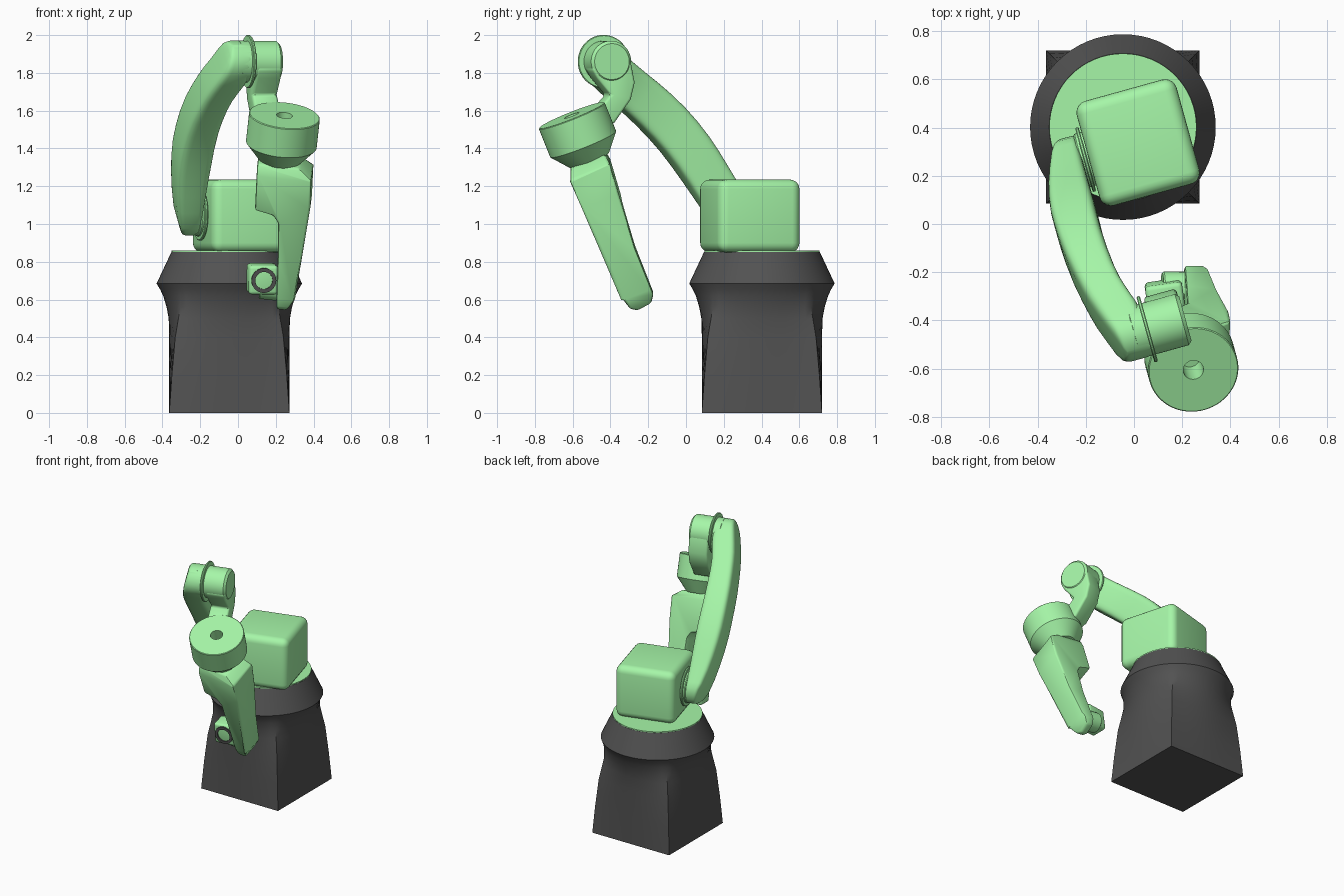
import bpy, bmesh
from math import sin, cos, pi, radians
from mathutils import Matrix, Vector

if "Cube" in bpy.data.objects:
    bpy.data.objects.remove(bpy.data.objects["Cube"])

def material(name, col):
    m = bpy.data.materials.new(name)
    m.diffuse_color = col
    m.use_nodes = True
    m.node_tree.nodes["Principled BSDF"].inputs["Base Color"].default_value = m.diffuse_color
    return m

GREEN = material("green_paint", (0.38, 0.92, 0.39, 1))
DARK = material("dark_grey", (0.085, 0.085, 0.085, 1))
T = Matrix.Translation

# Frames: turret (yawed about the base axis), drum (tilted forward), forearm (rolled on the drum axis)
TURRET = T((-0.044, 0.404, 0)) @ Matrix.Rotation(radians(15.5), 4, 'Z')
DRUM = TURRET @ T((0.01, -1.05, 1.575)) @ Matrix.Rotation(radians(22.4), 4, 'X')
FOREARM = DRUM @ Matrix.Rotation(radians(-17), 4, 'Z')
ALONG_X = Matrix.Rotation(pi / 2, 4, 'Y')
ALONG_Y = Matrix.Rotation(pi / 2, 4, 'X')

def add(name, bm, matrix, mat, bevel=0, segs=3):
    bmesh.ops.recalc_face_normals(bm, faces=bm.faces)
    me = bpy.data.meshes.new(name)
    bm.to_mesh(me)
    bm.free()
    me.transform(matrix)
    me.materials.append(mat)
    ob = bpy.data.objects.new(name, me)
    bpy.context.collection.objects.link(ob)
    if bevel:
        add_bevel(ob, bevel, segs)
    return ob

def add_bevel(ob, width, segs):
    b = ob.modifiers.new("bevel", 'BEVEL')
    b.width, b.segments = width, segs
    b.limit_method, b.angle_limit = 'ANGLE', radians(30)

def loft(name, rings, matrix, mat, **kw):
    bm = bmesh.new()
    vs = [[bm.verts.new(p) for p in r] for r in rings]
    n = len(vs[0])
    for a, b in zip(vs, vs[1:]):
        for i in range(n):
            j = (i + 1) % n
            bm.faces.new((a[i], a[j], b[j], b[i]))
    bm.faces.new(vs[0])
    bm.faces.new(vs[-1])
    return add(name, bm, matrix, mat, **kw)

def lathe(name, profile, matrix, mat, n=48):
    rings = [[(r * cos(2 * pi * i / n), r * sin(2 * pi * i / n), z) for i in range(n)]
             for r, z in profile]
    return loft(name, rings, matrix, mat)

def x_disc(name, x0, x1, r, y, z, frame, c=0.006, mat=GREEN):
    prof = [(r - c, x0), (r, x0 + c), (r, x1 - c), (r - c, x1)]
    return lathe(name, prof, frame @ T((0, y, z)) @ ALONG_X, mat)

def prism(name, pts, lo, hi, place, matrix, mat, **kw):
    return loft(name, [[place(a, b, h) for a, b in pts] for h in (lo, hi)], matrix, mat, **kw)

def box(name, size, matrix, mat, bevel, segs=4):
    bm = bmesh.new()
    bmesh.ops.create_cube(bm, size=1)
    bmesh.ops.scale(bm, vec=size, verts=bm.verts)
    return add(name, bm, matrix, mat, bevel, segs)

# Pedestal: square foot blending into a round flared collar
def blend_ring(half, k, z, n=64):
    ring = []
    for i in range(n):
        c, s = cos(2 * pi * i / n), sin(2 * pi * i / n)
        r = half * (k + (1 - k) / max(abs(c), abs(s)))
        ring.append((r * c, r * s, z))
    return ring

loft("pedestal", [blend_ring(*s) for s in (
    (0.318, 0, 0), (0.318, 0.15, 0.2), (0.318, 0.34, 0.4), (0.321, 0.55, 0.5),
    (0.332, 0.74, 0.56), (0.35, 0.88, 0.62), (0.367, 0.96, 0.655),
    (0.385, 1, 0.685), (0.306, 1, 0.853))], T((-0.046, 0.402, 0)), DARK)
lathe("turntable", [(0.305, 0.84), (0.305, 0.86)], T((-0.046, 0.402, 0)), GREEN, 64)

# Shoulder housing and joint
box("shoulder_housing", (0.43, 0.45, 0.385), TURRET @ T((0.041, -0.08, 1.0425)), GREEN, 0.05, 5)
x_disc("shoulder_boss", -0.21, -0.1, 0.115, -0.09, 1.05, TURRET)
x_disc("shoulder_flange", -0.195, -0.18, 0.138, -0.09, 1.05, TURRET, 0.004)

# Upper arm: bowed rounded beam; stations are (along, half width, outer x, inner x)
start, way, across = Vector((0, -0.09, 1.05)), Vector((0, -0.678, 0.735)), Vector((0, 0.735, 0.678))
stations = [
    (-.112, .012, -.265, -.205), (-.103, .04, -.275, -.2), (-.08, .076, -.288, -.2),
    (-.04, .104, -.304, -.2), (0, .112, -.32, -.2), (.1, .115, -.345, -.2), (.2, .117, -.364, -.2),
    (.3, .119, -.378, -.2), (.4, .12, -.386, -.2), (.5, .12, -.386, -.202), (.6, .12, -.382, -.202),
    (.7, .119, -.374, -.198), (.8, .117, -.36, -.19), (.88, .115, -.346, -.178),
    (.95, .114, -.331, -.16), (1.02, .112, -.311, -.14), (1.1, .112, -.287, -.13),
    (1.15, .1, -.27, -.13), (1.185, .074, -.256, -.13), (1.203, .042, -.246, -.13),
    (1.212, .012, -.235, -.13)]

def pw(v):
    return (1 if v >= 0 else -1) * abs(v) ** 0.38

rings = []
for s, w, xo, xi in stations:
    ring = []
    arch = 0.07 * sin(pi * min(max(s / 1.1, 0), 1)) ** 1.3
    for i in range(32):
        a = 2 * pi * i / 32
        p = start + way * s + across * (arch + w * pw(sin(a)))
        ring.append((p + Vector(((xo + xi) / 2 + (xi - xo) / 2 * pw(cos(a)), 0, 0)))[:])
    rings.append(ring)
loft("upper_arm", rings, TURRET, GREEN)

# Elbow joint and the link that carries the forearm
x_disc("elbow_hub", -0.2, 0.035, 0.11, -0.836, 1.86, TURRET, 0.015)
x_disc("elbow_flange", -0.137, -0.122, 0.141, -0.836, 1.86, TURRET, 0.004)
prism("elbow_link", [(.192, .184), (.2, .13), (.237, .02), (.17, -.012), (.1, -.02), (.1, -.135),
                     (.2, -.125), (.33, -.045), (.385, .03), (.41, .16), (.36, .24), (.24, .24)],
      -0.12, 0.02, lambda a, b, h: (h, a, b), DRUM, GREEN, bevel=0.015)

# Forearm head: hollow drum with a cone beneath
lathe("forearm_drum", [(.042, -.14), (.042, 0), (.184, 0), (.188, -.004), (.188, -.165),
                       (.11, -.258)], DRUM, GREEN, 64)

# Forearm: front outline intersected with side outline
arm = prism("forearm", [(-.115, -.25), (.108, -.25), (.18, -.3), (.19, -.46), (.162, -1.0),
                        (.12, -1.085), (.07, -1.085), (.05, -.8), (.03, -.57), (.0, -.53), (-.1, -.51)],
            -0.3, 0.3, lambda a, b, h: (a, h, b), FOREARM, GREEN)
side = prism("forearm_cutter", [(-.1, -.24), (.09, -.24), (.1, -.3), (.06, -.76), (.06, -1.03),
                                (.03, -1.072), (-.05, -1.083), (-.085, -1.06), (-.1, -1.0), (-.13, -.31)],
             -0.4, 0.4, lambda a, b, h: (h, a, b), FOREARM, GREEN)
side.hide_render = True
cut = arm.modifiers.new("shape", 'BOOLEAN')
cut.operation, cut.object, cut.solver = 'INTERSECT', side, 'EXACT'
add_bevel(arm, 0.014, 2)

# Wrist: pivot, block and dark tool flange facing forward
x_disc("wrist_pivot", -0.03, 0.1, 0.07, -0.02, -0.97, FOREARM)
WRIST = T((0.128, -0.3, 0.71)) @ Matrix.Rotation(radians(8), 4, 'Z') @ Matrix.Rotation(radians(8), 4, 'X')
box("wrist_block", (0.155, 0.12, 0.155), WRIST, GREEN, 0.018, 3)
lathe("tool_flange", [(.066, .03), (.066, .068), (.046, .068), (.046, .058), (.02, .058)],
      WRIST @ ALONG_Y, DARK, 32)

# Apply modifiers, drop the cutter, shade
bpy.ops.object.select_all(action='SELECT')
bpy.context.view_layer.objects.active = arm
bpy.ops.object.convert(target='MESH')
bpy.data.objects.remove(side)
bpy.ops.object.select_all(action='SELECT')
bpy.context.view_layer.objects.active = arm
bpy.ops.object.shade_smooth_by_angle(angle=radians(32))
